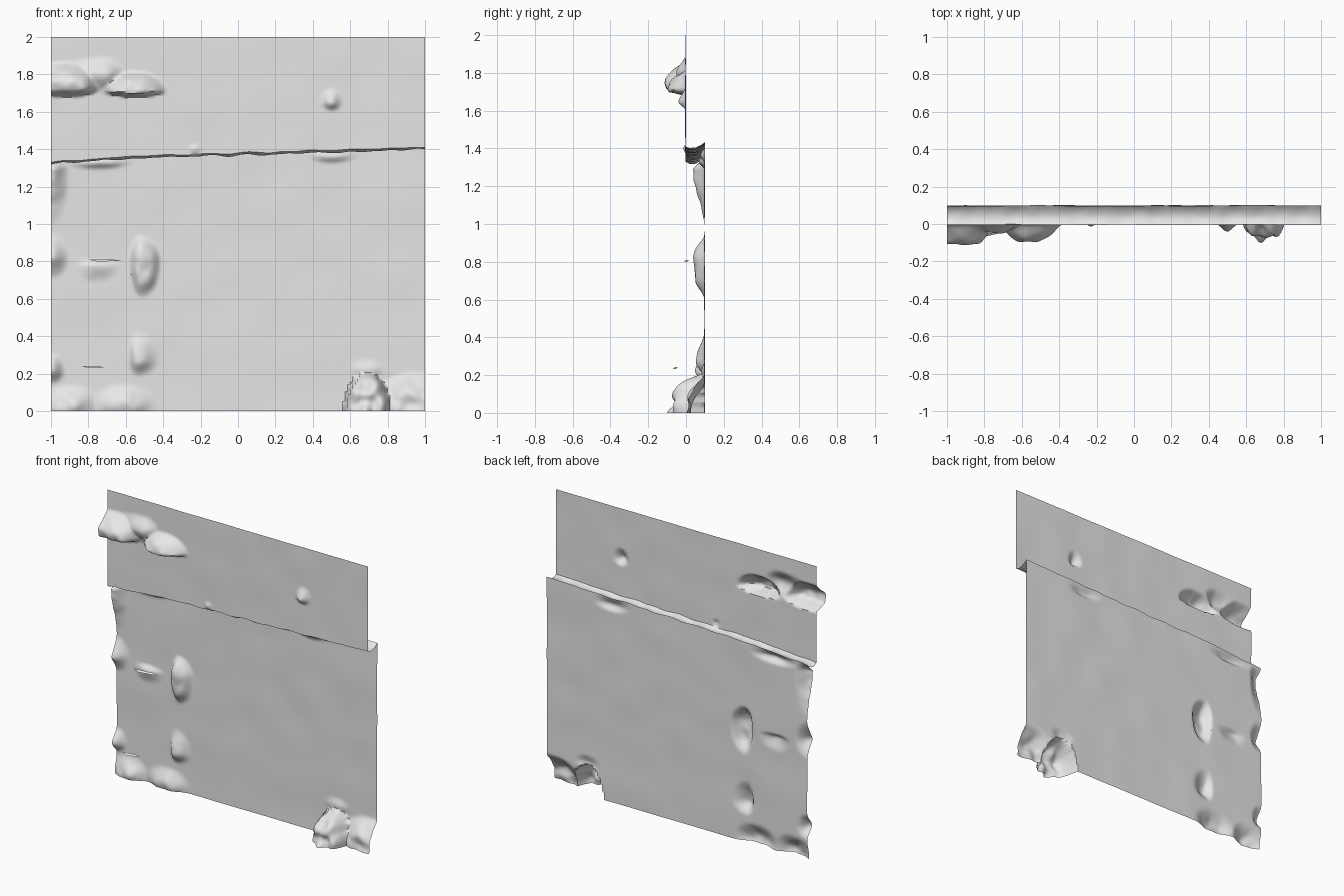
import bpy, bmesh
from mathutils import Vector, noise

cube = bpy.data.objects.get("Cube")
if cube:
    bpy.data.objects.remove(cube)

stone = bpy.data.materials.new("pale_grey")
stone.use_nodes = True
grey = (0.8, 0.8, 0.8, 1)
stone.diffuse_color = grey
stone.node_tree.nodes["Principled BSDF"].inputs["Base Color"].default_value = grey

COLS, UPPER, LOWER = 150, 55, 110


def rough(x, z, scale, seed=0.0):
    return noise.noise(Vector((x * scale, seed, z * scale)))


def step_height(x):
    """Height of the uneven ledge between the two wall planes."""
    drop = 0.02 * max(0, -x - 0.55) / 0.45
    return 1.38 + 0.03 * x - drop + 0.009 * rough(x, 0, 9)


# Bulges: centre x, centre z, reach left, right, down, up, depth, fullness
UPPER_BULGES = [
    (-0.9, 1.73, 0.5, 0.17, 0.05, 0.14, 0.10, 2),
    (-0.72, 1.8, 0.25, 0.12, 0.1, 0.1, 0.05, 1),
    (-0.56, 1.71, 0.17, 0.18, 0.03, 0.11, 0.09, 2),
    (0.5, 1.65, 0.06, 0.06, 0.05, 0.08, 0.04, 1),
    (-0.23, 1.4, 0.03, 0.03, 0.03, 0.03, 0.015, 1),
]
LOWER_BULGES = [
    (-1, 1.28, 0.1, 0.1, 0.3, 0.2, 0.06, 1),
    (-0.75, 1.34, 0.2, 0.2, 0.05, 0.1, 0.05, 1),
    (0.5, 1.38, 0.15, 0.15, 0.06, 0.1, 0.04, 1),
    (-1, 0.82, 0.1, 0.1, 0.12, 0.14, 0.05, 1),
    (-0.52, 0.8, 0.06, 0.11, 0.2, 0.14, 0.055, 2),
    (-0.77, 0.78, 0.1, 0.15, 0.1, 0.03, 0.025, 1),
    (-0.54, 0.28, 0.05, 0.12, 0.1, 0.15, 0.05, 1),
    (-1, 0.22, 0.1, 0.08, 0.08, 0.1, 0.05, 1),
    (-0.88, 0.02, 0.2, 0.14, 0.1, 0.13, 0.06, 1),
    (-0.6, 0.03, 0.2, 0.17, 0.1, 0.12, 0.05, 1),
    (0.69, 0.0, 0.12, 0.13, 0.1, 0.2, 0.165, 4),
    (0.94, 0.0, 0.25, 0.3, 0.1, 0.21, 0.09, 2),
    (0.69, 0.22, 0.1, 0.1, 0.05, 0.06, 0.02, 1),
]


def bulge(x, z, bulges):
    best = 0
    for cx, cz, left, right, down, up, depth, full in bulges:
        u = (x - cx) / (right if x > cx else left)
        v = (z - cz) / (up if z > cz else down)
        r = (u * u + v * v) ** 0.5
        if r < 1:
            s = 1 - r ** full
            s = s * s * (3 - 2 * s) if full < 3 else s ** 0.5
            best = max(best, depth * s * (1 + 0.3 * rough(x, z, 14, 5)))
    return best


def column(x):
    """Points of the sheet from top to bottom at one x."""
    edge = step_height(x)
    pts = []
    for i in range(UPPER + 1):
        z = 2 + (edge - 2) * i / UPPER
        y = -0.003 + 0.004 * rough(x, z, 4)
        pts.append((x, y - bulge(x, z, UPPER_BULGES), z))
    # ledge dips, then rises to the recessed plane
    for y, dz in ((0.02, -0.012), (0.05, -0.01), (0.08, 0.005)):
        pts.append((x, y, edge + dz + 0.008 * rough(x, y, 12)))
    top = edge + 0.022
    for i in range(LOWER + 1):
        z = top * (1 - i / LOWER)
        y = 0.098 + 0.004 * rough(x, z, 4, 3)
        fade = min(1, i / 5)
        pts.append((x, y - fade * bulge(x, z, LOWER_BULGES), z))
    return pts


def finish(name, bm):
    bm.normal_update()
    mesh = bpy.data.meshes.new(name)
    bm.to_mesh(mesh)
    bm.free()
    mesh.materials.append(stone)
    obj = bpy.data.objects.new(name, mesh)
    bpy.context.collection.objects.link(obj)
    for poly in mesh.polygons:
        poly.use_smooth = True
    return obj


# Wall sheet: flat upper face, ledge and recessed lower face
bm = bmesh.new()
columns = [[bm.verts.new(p) for p in column(-1 + 2 * i / COLS)] for i in range(COLS + 1)]
for a, b in zip(columns, columns[1:]):
    for j in range(len(a) - 1):
        bm.faces.new((a[j], a[j + 1], b[j + 1], b[j]))
wall = finish("wall_sheet", bm)
bpy.context.view_layer.objects.active = wall
wall.select_set(True)
bpy.ops.object.shade_smooth_by_angle(angle=0.9)

# Loose stone slivers floating just ahead of the lower face
for name, x, y, z, half in (("upper_sliver", -0.71, 0.0, 0.806, 0.09),
                            ("lower_sliver", -0.78, -0.06, 0.238, 0.06)):
    bm = bmesh.new()
    corners = [(x - half, y, z + 0.004), (x - half / 2, y - 0.01, z - 0.006),
               (x + half, y + 0.01, z - 0.004), (x + half / 2, y + 0.015, z + 0.004)]
    bm.faces.new([bm.verts.new(c) for c in corners])
    finish(name, bm)
